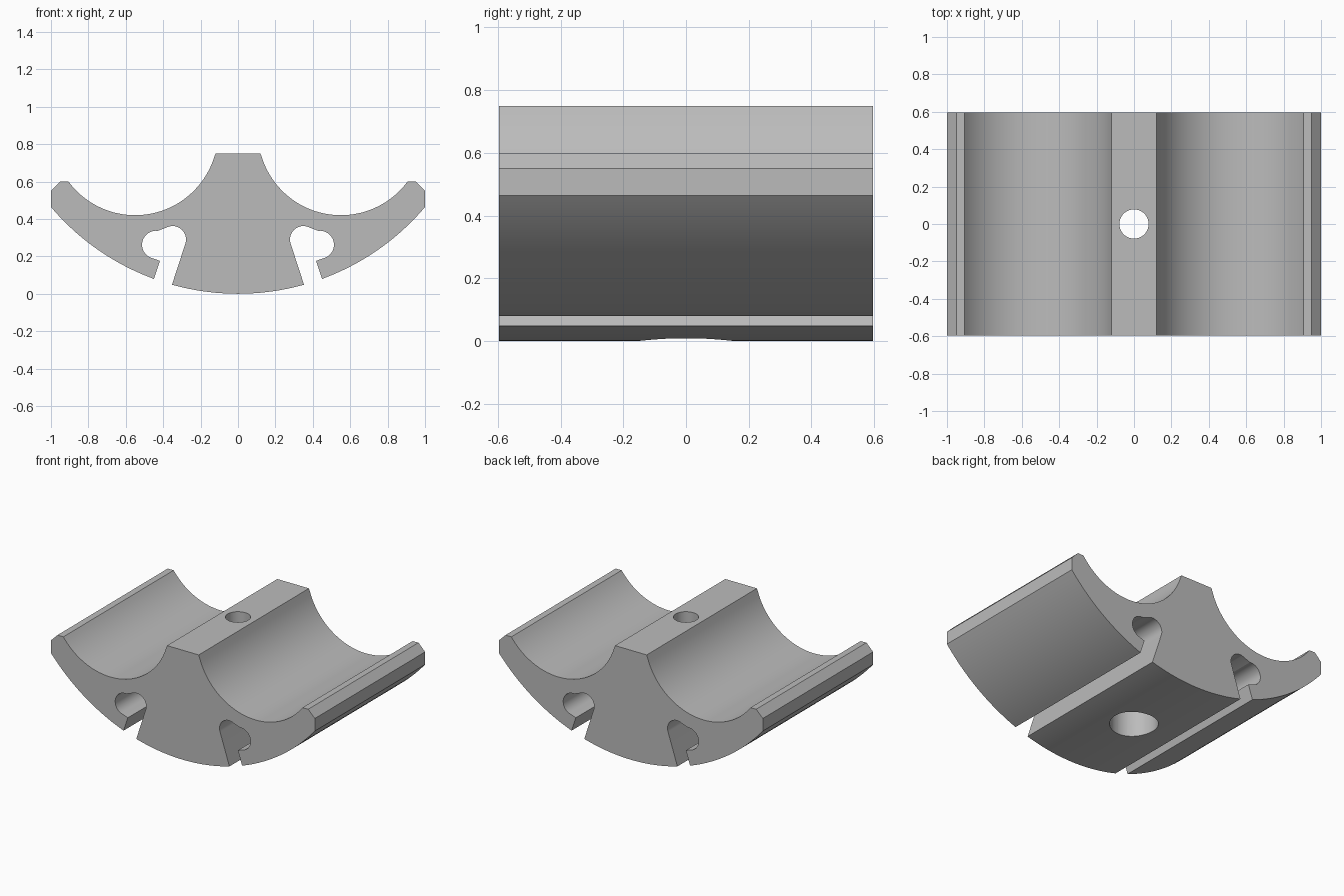
import bpy, bmesh
from math import sin, cos, asin, atan2, pi, radians

if "Cube" in bpy.data.objects:
    bpy.data.objects.remove(bpy.data.objects["Cube"], do_unlink=True)

HALF_DEPTH = 0.597
OUTER_R = 1.31

grey = bpy.data.materials.new("plain grey")
grey.use_nodes = True
colour = (0.5, 0.5, 0.5, 1)
grey.diffuse_color = colour
grey.node_tree.nodes["Principled BSDF"].inputs["Base Color"].default_value = colour


def arc(cx, cz, r, start, end, steps):
    """Points along an arc, angles in radians."""
    angles = [start + (end - start) * i / steps for i in range(steps + 1)]
    return [(cx + r * cos(a), cz + r * sin(a)) for a in angles]


def underside(x0, x1, steps):
    """Points along the large outer curve between two x positions."""
    return arc(0, OUTER_R, OUTER_R, asin(x0 / OUTER_R) - pi / 2,
               asin(x1 / OUTER_R) - pi / 2, steps)


# Half profile, from the top ridge round to the bottom centre
cx, cz, cr = 0.55, 0.863, 0.443
half = [(0.12, 0.75)]
half += arc(cx, cz, cr, atan2(0.75 - cz, 0.12 - cx) + 2 * pi,
            atan2(0.6 - cz, 0.905 - cx) + 2 * pi, 40)[1:]     # cradle
half += [(0.95, 0.6), (1.0, 0.55)]                            # bevelled rim
half += underside(1.0, 0.449, 20)                             # outer wing
half += [(0.417, 0.176)]                                      # slot lip
half += arc(0.438, 0.262, 0.075, radians(-66), radians(97), 18)
half += arc(0.35, 0.29, 0.072, radians(76), radians(200), 16)
half += underside(0.353, 0.0, 12)                             # centre foot
profile = half + [(-x, z) for x, z in reversed(half[:-1])]

# Body: extruded profile
bm = bmesh.new()
face = bm.faces.new([bm.verts.new((x, -HALF_DEPTH, z)) for x, z in profile])
extruded = bmesh.ops.extrude_face_region(bm, geom=[face])["geom"]
bmesh.ops.translate(bm, vec=(0, 2 * HALF_DEPTH, 0),
                    verts=[v for v in extruded if isinstance(v, bmesh.types.BMVert)])
bmesh.ops.recalc_face_normals(bm, faces=bm.faces)
mesh = bpy.data.meshes.new("double_cradle_block")
bm.to_mesh(mesh)
bm.free()
mesh.materials.append(grey)
body = bpy.data.objects.new("double_cradle_block", mesh)
bpy.context.collection.objects.link(body)


def drill(name, radius, bottom, top):
    """Cut a vertical round hole through the body."""
    bpy.ops.mesh.primitive_cylinder_add(vertices=48, radius=radius, depth=top - bottom,
                                        location=(0, 0, (top + bottom) / 2))
    cutter = bpy.context.object
    cutter.name = name
    cutter.hide_render = True
    cutter.data.materials.append(grey)
    cut = body.modifiers.new(name, "BOOLEAN")
    cut.operation = "DIFFERENCE"
    cut.solver = "EXACT"
    cut.object = cutter
    bpy.ops.object.select_all(action="DESELECT")
    body.select_set(True)
    bpy.context.view_layer.objects.active = body
    bpy.ops.object.modifier_apply(modifier=cut.name)
    bpy.data.objects.remove(cutter, do_unlink=True)


# Bolt hole with a wide counterbore from below
drill("counterbore", 0.15, -0.2, 0.4)
drill("bolt_hole", 0.078, 0.2, 1.0)

bpy.ops.object.shade_smooth_by_angle(angle=radians(20))
